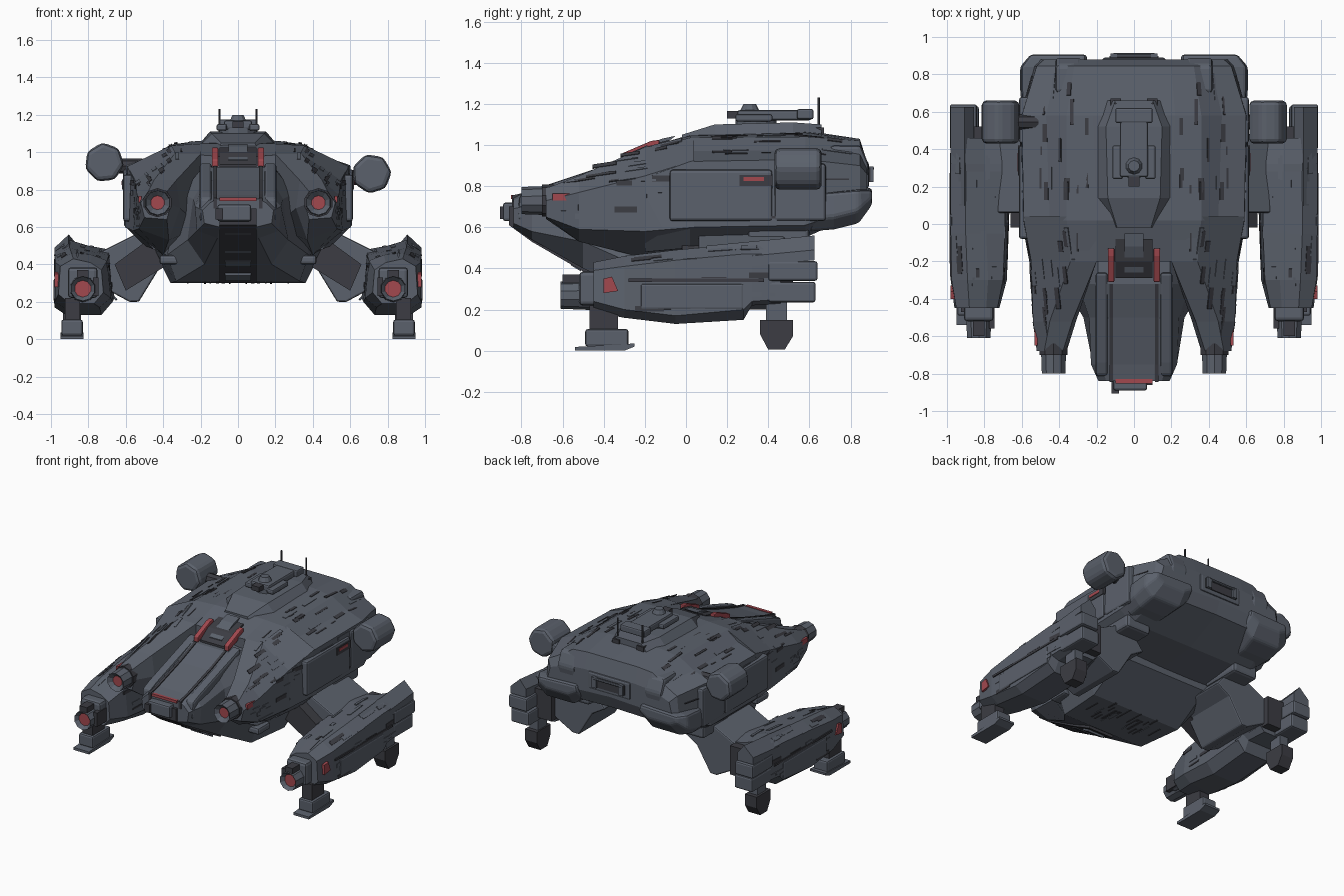
import bpy, bmesh, math, random
from mathutils import Vector, Matrix
from mathutils.bvhtree import BVHTree

if "Cube" in bpy.data.objects:
    bpy.data.objects.remove(bpy.data.objects["Cube"])

random.seed(4)


def material(name, rgb):
    m = bpy.data.materials.new(name)
    m.diffuse_color = (*rgb, 1)
    m.use_nodes = True
    m.node_tree.nodes["Principled BSDF"].inputs["Base Color"].default_value = m.diffuse_color
    return m


GREY = material("slate grey", (0.105, 0.120, 0.150))
DARK = material("worn charcoal", (0.045, 0.046, 0.056))
RED = material("dull red", (0.36, 0.065, 0.078))


def add(name, bm, mats=(GREY,), mirror=False, bevel=0.0):
    """Turn a bmesh in world coordinates into an object; returns its ray tree."""
    bmesh.ops.recalc_face_normals(bm, faces=bm.faces)
    tree = BVHTree.FromBMesh(bm)
    me = bpy.data.meshes.new(name)
    bm.to_mesh(me)
    bm.free()
    ob = bpy.data.objects.new(name, me)
    bpy.context.collection.objects.link(ob)
    for m in mats:
        me.materials.append(m)
    if bevel:
        b = ob.modifiers.new("bevel", 'BEVEL')
        b.width, b.segments, b.limit_method = bevel, 2, 'ANGLE'
    if mirror:
        ob.modifiers.new("mirror", 'MIRROR')
    return tree


def loft(name, sections, half=False, **kw):
    """Skin (y, loop of x,z) sections; half loops are reflected over x = 0."""
    bm = bmesh.new()
    rings = []
    for y, loop in sections:
        if half:
            loop = loop + [(-x, z) for x, z in reversed(loop) if x > 0]
        rings.append([bm.verts.new((x, y, z)) for x, z in loop])
    n = len(rings[0])
    for a, b in zip(rings, rings[1:]):
        for i in range(n):
            j = (i + 1) % n
            bm.faces.new((a[i], a[j], b[j], b[i]))
    bm.faces.new(rings[0])
    bm.faces.new(rings[-1])
    return add(name, bm, **kw)


def prism(name, pts, x0, x1, **kw):
    """Side profile of (y, z) points extruded along x."""
    bm = bmesh.new()
    f = bm.faces.new([bm.verts.new((x0, y, z)) for y, z in pts])
    r = bmesh.ops.extrude_face_region(bm, geom=[f])
    bmesh.ops.translate(bm, vec=(x1 - x0, 0, 0),
                        verts=[v for v in r["geom"] if isinstance(v, bmesh.types.BMVert)])
    return add(name, bm, **kw)


def box(name, x, y, z, **kw):
    """Box from (min, max) ranges."""
    return prism(name, [(y[0], z[0]), (y[1], z[0]), (y[1], z[1]), (y[0], z[1])], x[0], x[1], **kw)


def drum(name, c, r, length, axis='Y', sides=10, r2=None, turn=0, **kw):
    bm = bmesh.new()
    rot = {'X': Matrix.Rotation(math.pi / 2, 4, 'Y'), 'Z': Matrix.Identity(4),
           'Y': Matrix.Rotation(math.pi / 2, 4, 'X')}[axis]
    m = Matrix.Translation(c) @ rot @ Matrix.Rotation(turn, 4, 'Z')
    bmesh.ops.create_cone(bm, cap_ends=True, segments=sides, radius1=r,
                          radius2=r if r2 is None else r2, depth=length, matrix=m)
    return add(name, bm, **kw)


def gun(name, c, r, length, core):
    """Forward barrel with a recessed red muzzle."""
    bm = bmesh.new()
    bmesh.ops.create_cone(bm, cap_ends=True, segments=10, radius1=r * 1.1, radius2=r, depth=length,
                          matrix=Matrix.Translation(c) @ Matrix.Rotation(math.pi / 2, 4, 'X'))
    cap = min(bm.faces, key=lambda f: f.calc_center_median().y)
    bmesh.ops.inset_individual(bm, faces=[cap], thickness=r - core)
    bmesh.ops.translate(bm, verts=cap.verts, vec=(0, 0.025, 0))
    cap.material_index = 1
    add(name, bm, mats=(GREY, RED), mirror=True)


def scatter(name, tree, count, origin, direction, dark=0.4):
    """Thin surface panels laid on a part along its length."""
    bm = bmesh.new()
    for _ in range(count):
        o = [random.uniform(*r) for r in origin]
        p, n, _i, _d = tree.ray_cast(Vector(o), Vector(direction))
        if p is None or abs(n.y) > 0.8:
            continue
        t = (Vector((0, 1, 0)) - n * n.y).normalized()
        b = n.cross(t)
        m = Matrix((b, t, n)).transposed().to_4x4()
        s = Matrix.Diagonal((random.uniform(.006, .03), random.uniform(.04, .15), .007, 1))
        r = bmesh.ops.create_cube(bm, size=1, matrix=Matrix.Translation(p) @ m @ s)
        k = int(random.random() < dark)
        for f in {f for v in r["verts"] for f in v.link_faces}:
            f.material_index = k
    add(name, bm, mats=(GREY, DARK), mirror=True)


# Main hull
hull = loft("main_hull", [
    (-.20, [(0, .97), (.2, .985), (.33, .985), (.42, .93), (.55, .84), (.56, .60), (.45, .48), (0, .45)]),
    (.02, [(0, 1.05), (.2, 1.045), (.36, 1.035), (.45, .97), (.59, .92), (.60, .60), (.50, .50), (0, .48)]),
    (.58, [(0, 1.07), (.22, 1.06), (.36, 1.04), (.47, .975), (.60, .93), (.61, .61), (.50, .55), (0, .55)]),
    (.845, [(0, 1.03), (.2, 1.03), (.32, 1.02), (.41, .96), (.52, .90), (.54, .70), (.45, .67), (0, .68)]),
    (.88, [(0, .92), (.2, .92), (.32, .91), (.40, .89), (.48, .86), (.50, .78), (.42, .75), (0, .77)]),
], half=True)
# Cockpit nose and keel
nose = loft("cockpit_nose", [
    (-.84, [(0, .75), (.11, .75), (.15, .73), (.19, .69), (.18, .62), (.10, .60), (0, .60)]),
    (-.75, [(0, .77), (.11, .77), (.17, .77), (.23, .71), (.22, .58), (.11, .54), (0, .54)]),
    (-.50, [(0, .85), (.11, .85), (.18, .85), (.24, .75), (.27, .53), (.18, .40), (0, .40)]),
    (-.32, [(0, .92), (.11, .92), (.19, .92), (.30, .78), (.38, .45), (.33, .31), (0, .31)]),
    (.02, [(0, .92), (.11, .92), (.20, .90), (.30, .80), (.45, .48), (.36, .30), (0, .30)]),
    (.30, [(0, .90), (.11, .90), (.20, .90), (.30, .80), (.46, .52), (.36, .47), (0, .47)]),
], half=True)
# Shoulders carrying the upper guns
shoulder = loft("gun_shoulder", [
    (-.68, [(.38, .79), (.48, .79), (.52, .73), (.50, .65), (.38, .64), (.36, .72)]),
    (-.52, [(.33, .85), (.45, .85), (.54, .77), (.53, .59), (.37, .53), (.31, .70)]),
    (-.20, [(.20, .99), (.34, .99), (.55, .85), (.56, .58), (.40, .45), (.20, .60)]),
    (.04, [(.20, 1.045), (.36, 1.035), (.59, .925), (.605, .60), (.45, .50), (.20, .60)]),
], mirror=True)
gun("upper_gun", (.43, -.71, .73), .066, .18, .038)
drum("upper_gun_collar", (.43, -.67, .73), .078, .06, mats=(DARK,), mirror=True)
box("shoulder_light", (.515, .531), (-.65, -.53), (.73, .765), mats=(RED,), mirror=True)

# Nose trim: seams, chin, sensor, light bar, roof vents
prism("cockpit_seam", [(-.845, .70), (-.845, .755), (-.75, .777), (-.5, .857), (-.32, .927), (-.32, .90), (-.5, .82)],
      .112, .13, mats=(DARK,), mirror=True)
prism("cheek_rail", [(-.82, .64), (-.81, .755), (-.74, .785), (-.5, .865), (-.26, .945), (-.26, .8), (-.5, .6), (-.7, .58)],
      .14, .205, mirror=True, bevel=.015)
prism("chin_plate", [(-.86, .61), (-.86, .70), (-.6, .7), (-.3, .4), (-.34, .30), (-.5, .385), (-.75, .53)],
      -.10, .10, mats=(DARK,))
for i in range(4):
    y = -.80 + .12 * i
    prism("chin_step", [(y, .565 - .075 * i), (y + .05, .535 - .075 * i), (y + .06, .6), (y, .62)], -.07, .07)
box("nose_sensor", (-.11, .07), (-.89, -.83), (.63, .72), bevel=.012)
box("nose_sensor_lens", (-.12, -.08), (-.905, -.83), (.64, .70), mats=(DARK,))
box("nose_light_bar", (-.10, .10), (-.852, -.83), (.738, .757), mats=(RED,))
prism("roof_vent", [(-.31, .92), (-.13, .98), (-.13, 1.025), (-.17, 1.02), (-.31, .96)], .105, .14,
      mats=(RED,), mirror=True, bevel=.006)
prism("roof_recess", [(-.29, .91), (-.08, .99), (-.08, 1.025), (-.2, .995), (-.29, .935)], -.10, .10, mats=(DARK,))
prism("roof_hatch", [(-.26, .91), (-.12, .99), (-.05, 1.045), (-.12, 1.03), (-.26, .96)], -.05, .05)

# Top deck, turret, antennae
loft("deck_ridge", [
    (-.02, [(0, 1.05), (.09, 1.05), (.11, 1.0), (0, 1.0)]),
    (.14, [(0, 1.10), (.14, 1.10), (.20, 1.04), (0, 1.04)]),
    (.52, [(0, 1.11), (.15, 1.11), (.21, 1.04), (0, 1.04)]),
    (.66, [(0, 1.10), (.10, 1.10), (.16, 1.03), (0, 1.03)])], half=True)
drum("turret_ring", (0, .34, 1.115), .10, .03, axis='Z', sides=12)
box("turret_body", (-.075, .075), (.25, .61), (1.12, 1.17), bevel=.012)
box("turret_side", (.06, .115), (.24, .42), (1.115, 1.15), mirror=True, bevel=.01)
drum("turret_dome", (0, .31, 1.175), .055, .05, axis='Z', r2=.03)
box("turret_sight", (-.03, .03), (.20, .28), (1.13, 1.165), mats=(DARK,))
box("turret_tail", (-.10, .10), (.54, .62), (1.125, 1.175), bevel=.01)
drum("antenna", (.10, .645, 1.15), .006, .16, axis='Z', sides=6, mats=(DARK,), mirror=True)
box("antenna_base", (.07, .125), (.63, .67), (1.04, 1.085), mats=(DARK,), mirror=True)

# Hull sides and rear
box("side_armour", (.54, .615), (-.08, .42), (.63, .88), mirror=True, bevel=.015)
box("side_armour_rear", (.52, .614), (.43, .68), (.63, .91), mirror=True, bevel=.015)
box("side_slot", (.57, .619), (.26, .42), (.80, .855), mats=(DARK,), mirror=True)
box("side_light", (.57, .623), (.28, .38), (.825, .845), mats=(RED,), mirror=True)
loft("rear_pod", [
    (.60, [(.26, .66), (.34, .58), (.54, .58), (.60, .64), (.59, .76), (.30, .76)]),
    (.72, [(.26, .66), (.34, .59), (.55, .59), (.61, .65), (.60, .77), (.28, .78)]),
    (.84, [(.24, .69), (.32, .62), (.54, .62), (.61, .68), (.60, .78), (.26, .80)]),
    (.905, [(.25, .75), (.32, .71), (.50, .71), (.56, .74), (.55, .78), (.26, .79)]),
], mirror=True, bevel=.015)
prism("rear_upper_block", [(.70, .82), (.875, .82), (.89, .90), (.85, 1.0), (.70, 1.0)], .28, .42,
      mirror=True, bevel=.02)
box("rear_panel", (-.17, .17), (.8, .89), (.79, .92), bevel=.015)
box("rear_grille", (-.13, .13), (.86, .897), (.82, .89), mats=(DARK,))
drum("rear_handle_bar", (0, .905, .885), .01, .22, axis='X', sides=8)
box("rear_handle_end", (.09, .125), (.87, .912), (.82, .895), mirror=True)

# Side pods, set at slightly different heights
for s, z, turn in ((-1, .945, .1), (1, .885, .3)):
    drum("side_pod", (s * .715, .545, z), .108, .23, sides=7, turn=turn, bevel=.025)
    drum("side_pod_mount", (s * .59, .545, z - .02), .04, .16, axis='X', sides=8, mats=(DARK,))

# Arms down to the nacelles
arm = [(.32, .44), (.45, .60), (.55, .56), (.73, .47), (.73, .28), (.58, .20), (.53, .20), (.42, .38)]
loft("nacelle_arm", [(.06, arm), (.48, arm)], mirror=True, bevel=.01)
loft("arm_brace", [(-.02, [(.34, .42), (.44, .56), (.66, .40), (.60, .26)]),
                   (.10, [(.34, .42), (.44, .56), (.66, .40), (.60, .26)])], mirror=True, mats=(DARK,))
box("belly_strut", (.24, .42), (-.36, -.22), (.40, .45), mirror=True, bevel=.015)
box("arm_root", (.36, .56), (.30, .60), (.50, .60), mirror=True, bevel=.02)

# Nacelles
nacelle = loft("nacelle", [
    (-.45, [(.73, .37), (.79, .41), (.88, .43), (.95, .39), (.96, .24), (.90, .19), (.77, .19), (.72, .25)]),
    (-.30, [(.70, .42), (.78, .45), (.89, .46), (.975, .41), (.98, .20), (.92, .16), (.74, .17), (.68, .22)]),
    (-.05, [(.69, .45), (.79, .47), (.90, .49), (.98, .44), (.98, .17), (.92, .13), (.73, .13), (.67, .20)]),
    (.28, [(.69, .48), (.80, .50), (.90, .52), (.98, .47), (.98, .20), (.92, .15), (.72, .15), (.66, .22)]),
    (.32, [(.69, .48), (.80, .50), (.90, .53), (.98, .47), (.98, .24), (.92, .22), (.72, .22), (.67, .25)]),
    (.46, [(.70, .47), (.80, .49), (.90, .53), (.97, .47), (.97, .25), (.92, .23), (.74, .23), (.70, .27)]),
], mirror=True)
fin = [(.855, .50), (.905, .56), (.98, .49), (.98, .44), (.855, .44)]
loft("nacelle_fin", [(.10, [(x, z - .05) for x, z in fin]), (.625, fin)], mirror=True)
box("nacelle_tail_upper", (.84, .985), (.40, .64), (.34, .435), mirror=True, bevel=.012)
box("nacelle_tail_lower", (.83, .975), (.40, .63), (.235, .335), mirror=True, bevel=.012)
box("nacelle_tail_core", (.72, .95), (.40, .52), (.26, .47), mats=(DARK,), mirror=True)
box("nacelle_side_strip", (.96, .985), (-.28, .38), (.335, .35), mats=(DARK,), mirror=True)
box("nacelle_side_armour", (.95, .986), (-.22, .28), (.20, .325), mirror=True, bevel=.01)
prism("nacelle_light", [(-.40, .35), (-.36, .36), (-.33, .29), (-.40, .28)], .95, .98, mats=(RED,), mirror=True)
gun("nacelle_gun", (.83, -.53, .27), .066, .16, .045)
box("gun_shroud", (.75, .91), (-.52, -.42), (.22, .385), mirror=True, bevel=.02)
box("gun_cheek", (.745, .775), (-.56, -.44), (.23, .33), mats=(DARK,), mirror=True)
box("gun_rail", (.80, .86), (-.60, -.44), (.33, .37), mats=(DARK,), mirror=True)

# Landing feet
box("front_foot_strut", (.845, .925), (-.47, -.33), (.08, .22), mats=(DARK,), mirror=True)
box("front_foot", (.83, .945), (-.49, -.28), (.02, .105), mirror=True, bevel=.012)
prism("front_foot_pad", [(-.54, 0), (-.30, 0), (-.25, .02), (-.25, .035), (-.34, .03), (-.54, .018)], .825, .95, mirror=True)
box("rear_foot_strut", (.85, .92), (.39, .49), (.10, .26), mirror=True)
prism("rear_foot", [(.36, .15), (.52, .15), (.52, .07), (.48, .005), (.40, .005), (.36, .08)], .84, .935,
      mats=(DARK,), mirror=True)

# Worn surface panels
DOWN, IN, OUT = (0, 0, -1), (-1, 0, 0), (1, 0, 0)
scatter("hull_top_panels", hull, 18, ((.24, .5), (.12, .76), (2, 2)), DOWN, .5)
scatter("hull_side_panels", hull, 14, ((2, 2), (.1, .75), (.64, .93)), IN)
scatter("shoulder_top_panels", shoulder, 14, ((.3, .52), (-.6, 0), (2, 2)), DOWN)
scatter("shoulder_side_panels", shoulder, 14, ((2, 2), (-.6, -.1), (.6, .84)), IN)
scatter("nacelle_top_panels", nacelle, 14, ((.71, .96), (-.38, .38), (2, 2)), DOWN)
scatter("nacelle_side_panels", nacelle, 14, ((2, 2), (-.3, .4), (.2, .45)), IN)
scatter("nacelle_inner_panels", nacelle, 10, ((0, 0), (-.3, .4), (.2, .45)), OUT)
scatter("keel_panels", nose, 10, ((.03, .3), (-.28, .0), (-1, -1)), (0, 0, 1), .8)
